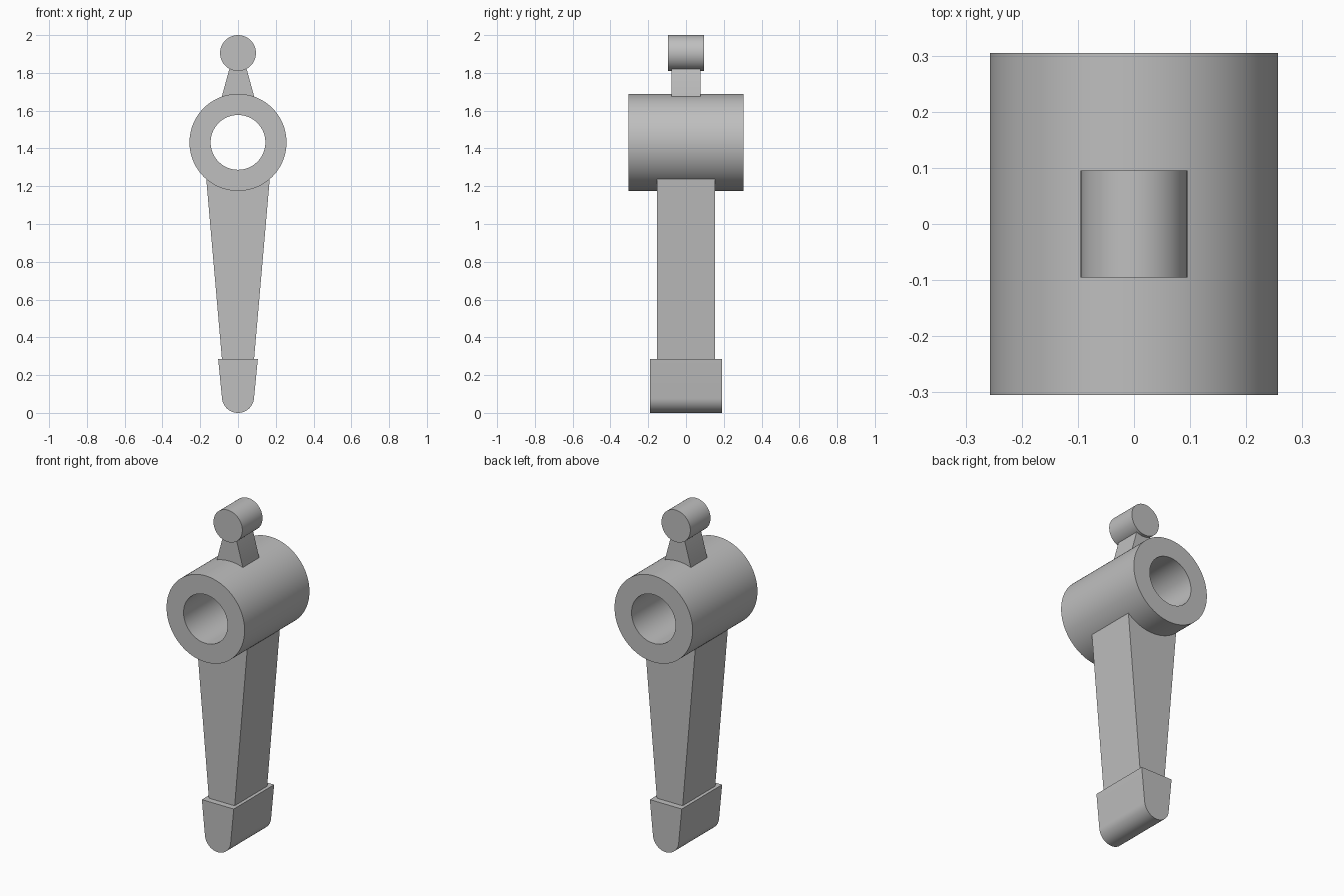
import bpy, bmesh
from math import radians, sin, cos, pi
from mathutils import Vector

cube = bpy.data.objects.get("Cube")
if cube:
    bpy.data.objects.remove(cube, do_unlink=True)

metal = bpy.data.materials.new("plain grey")
metal.use_nodes = True
grey = (0.52, 0.52, 0.52, 1)
metal.diffuse_color = grey
metal.node_tree.nodes["Principled BSDF"].inputs["Base Color"].default_value = grey

HUB_Z, HUB_R, BORE_R, HUB_Y = 1.432, 0.257, 0.145, 0.305


def finish(name, bm):
    bmesh.ops.remove_doubles(bm, verts=bm.verts, dist=1e-5)
    bmesh.ops.recalc_face_normals(bm, faces=bm.faces)
    mesh = bpy.data.meshes.new(name)
    bm.to_mesh(mesh)
    bm.free()
    mesh.materials.append(metal)
    obj = bpy.data.objects.new(name, mesh)
    bpy.context.collection.objects.link(obj)
    bpy.ops.object.select_all(action="DESELECT")
    obj.select_set(True)
    bpy.context.view_layer.objects.active = obj
    bpy.ops.object.shade_smooth_by_angle(angle=radians(30))
    return obj


def arc(z, r, start, end, steps):
    """Points (x, z) on an arc centred on x = 0, angles in degrees."""
    angles = [radians(start + (end - start) * i / steps) for i in range(steps + 1)]
    return [(r * cos(a), z + r * sin(a)) for a in angles]


def extrude_profile(name, points, half_depth):
    """Extrude an (x, z) outline symmetrically along y."""
    bm = bmesh.new()
    face = bm.faces.new([bm.verts.new((x, -half_depth, z)) for x, z in points])
    new = bmesh.ops.extrude_face_region(bm, geom=[face], use_keep_orig=True)["geom"]
    moved = [v for v in new if isinstance(v, bmesh.types.BMVert)]
    bmesh.ops.translate(bm, verts=moved, vec=(0, 2 * half_depth, 0))
    return finish(name, bm)


# Bored hub: a rectangular section spun around the y axis
bm = bmesh.new()
section = [(BORE_R, -HUB_Y), (HUB_R, -HUB_Y), (HUB_R, HUB_Y), (BORE_R, HUB_Y)]
verts = [bm.verts.new((x, y, HUB_Z)) for x, y in section]
edges = [bm.edges.new((verts[i], verts[(i + 1) % 4])) for i in range(4)]
bmesh.ops.spin(bm, geom=verts + edges, cent=(0, 0, HUB_Z), axis=(0, 1, 0),
               angle=2 * pi, steps=96, use_merge=True)
finish("hub", bm)

# Tapered arm, ending inside the hub wall
extrude_profile("arm", [(-0.082, 0.25), (0.082, 0.25), (0.168, 1.238)]
                + arc(HUB_Z, 0.2, -50, -130, 16) + [(-0.168, 1.238)], 0.153)

# Foot with a rounded tip
extrude_profile("foot", [(0.105, 0.285), (-0.105, 0.285)]
                + arc(0.085, 0.085, 186, 354, 32), 0.19)

# Tapered neck, rooted in the hub wall and running into the top pin
extrude_profile("neck", [(0.035, 1.86), (0.086, 1.673)]
                + arc(HUB_Z, 0.2, 65, 115, 12) + [(-0.086, 1.673), (-0.035, 1.86)], 0.077)

# Top pin
extrude_profile("top_pin", arc(1.905, 0.095, 0, 354.375, 63), 0.095)
